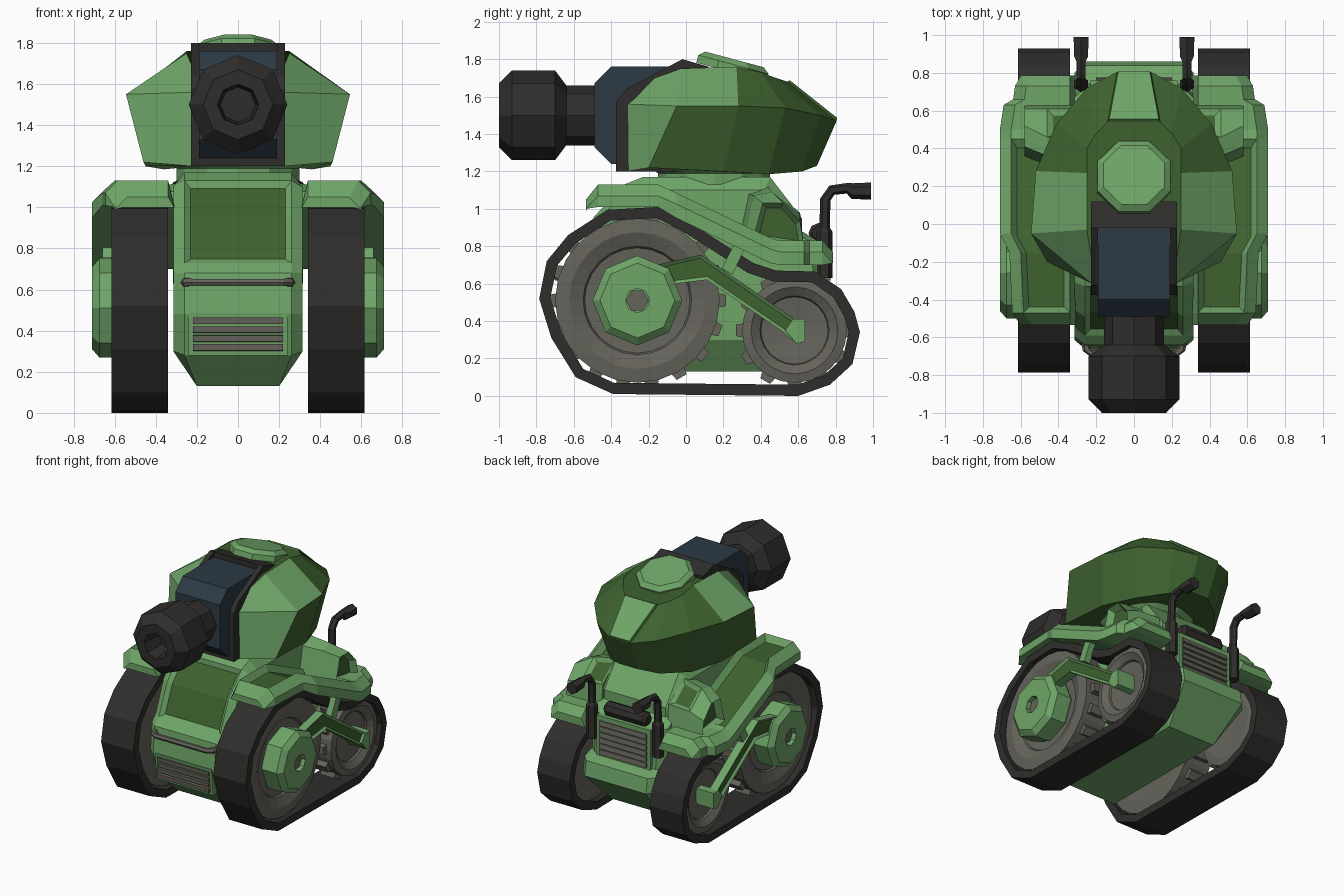
import bpy, bmesh, math
from mathutils import Vector

if "Cube" in bpy.data.objects:
    bpy.data.objects.remove(bpy.data.objects["Cube"])


def material(name, rgb):
    m = bpy.data.materials.new(name)
    m.diffuse_color = (*rgb, 1)
    m.use_nodes = True
    m.node_tree.nodes["Principled BSDF"].inputs["Base Color"].default_value = m.diffuse_color
    return m


LIGHT = material("light_green", (0.16, 0.38, 0.14))
DARK = material("dark_green", (0.047, 0.12, 0.028))
BLACK = material("rubber_black", (0.028, 0.027, 0.025))
BLUE = material("blue_steel", (0.025, 0.042, 0.058))
GREY = material("warm_grey", (0.13, 0.125, 0.105))


def loft(name, rings, mat, mirror=False, wrap=False, second=None):
    """Skin equal rings of points; cap the ends, or wrap back to the first ring."""
    n, k = len(rings[0]), len(rings)
    bm = bmesh.new()
    vs = [[bm.verts.new(p) for p in r] for r in rings]
    for i in range(k if wrap else k - 1):
        a, b = vs[i], vs[(i + 1) % k]
        for j in range(n):
            bm.faces.new((a[j], a[(j + 1) % n], b[(j + 1) % n], b[j]))
    if not wrap:
        bm.faces.new(vs[0])
        bm.faces.new(vs[-1])
    bmesh.ops.recalc_face_normals(bm, faces=bm.faces)
    me = bpy.data.meshes.new(name)
    bm.to_mesh(me)
    bm.free()
    ob = bpy.data.objects.new(name, me)
    bpy.context.collection.objects.link(ob)
    me.materials.append(mat)
    if second:
        me.materials.append(second)
    if mirror:
        ob.modifiers.new("mirror", 'MIRROR')
    return ob


def prism(name, prof, x0, x1, mat, mirror=False):
    return loft(name, [[(x, y, z) for y, z in prof] for x in (x0, x1)], mat, mirror)


def box(name, x, y, z, mat, mirror=False):
    return prism(name, [(y[0], z[0]), (y[1], z[0]), (y[1], z[1]), (y[0], z[1])], *x, mat, mirror)


def lathe(name, prof, axis, centre, n, mat, mirror=False, start=0):
    """Turn (radius, distance) pairs about the x, y or z axis."""
    rings = []
    for r, d in prof:
        ring = []
        for i in range(n):
            a = start + 2 * math.pi * i / n
            p = [centre[0] + r * math.cos(a), centre[1] + r * math.sin(a)]
            p.insert("xyz".index(axis), d)
            ring.append(p)
        rings.append(ring)
    return loft(name, rings, mat, mirror)


def tube(name, pts, radii, n, mat, mirror=False):
    rings = []
    P = [Vector(p) for p in pts]
    for i, p in enumerate(P):
        t = (P[min(i + 1, len(P) - 1)] - P[max(i - 1, 0)]).normalized()
        # paths lie in one plane, so use a fixed side vector per path
        side = Vector((1, 0, 0)) if abs(P[0].x - P[-1].x) < .01 else Vector((0, 0, 1))
        up = t.cross(side).normalized()
        rings.append([p + radii[i] * (math.cos(a) * side + math.sin(a) * up)
                      for a in [2 * math.pi * (j + .5) / n for j in range(n)]])
    return loft(name, rings, mat, mirror)


def inset(ob, pick, thick, depth, mat=1):
    """Inset the picked faces as one panel and recolour it."""
    bm = bmesh.new()
    bm.from_mesh(ob.data)
    bm.normal_update()
    fs = [f for f in bm.faces if pick(f.calc_center_median(), f.normal)]
    if fs:
        bmesh.ops.inset_region(bm, faces=fs, thickness=thick, depth=depth, use_even_offset=True)
    for f in fs:
        f.material_index = mat
    bm.to_mesh(ob.data)
    bm.free()


# Hull: side profile, chamfered towards both flanks
hull_prof = [(-.45, .13), (-.60, .28), (-.66, .48), (-.64, .68), (-.59, .73), (-.49, .96), (-.33, 1.13),
             (-.23, 1.17), (.45, 1.17), (.62, .95), (.62, .88), (.72, .82), (.74, .52), (.84, .49),
             (.86, .38), (.62, .13)]
flank = [(y * .93, min(max(z, .30), 1.10)) for y, z in hull_prof]
hull = loft("hull", [[(s * (w if z > .2 else w - (.06 if w < .3 else 0)), y, z) for y, z in pr]
                     for s, w, pr in ((-1, .315, flank), (-1, .26, hull_prof), (1, .26, hull_prof),
                                      (1, .315, flank))], LIGHT, second=DARK)
inset(hull, lambda c, n: abs(c.x) < .1 and .74 < c.z < 1.13 and n.y < -.4, .03, -.025)

# Front grille, bumper bar and rear grille
prism("front_grille_frame", [(-.58, .28), (-.645, .28), (-.665, .485), (-.60, .485)], -.24, .24, LIGHT)
for i in range(4):
    z = .298 + i * .043
    prism(f"front_grille_slat_{i}", [(-.63, z), (-.67, z + .006), (-.672, z + .036), (-.63, z + .04)],
          -.22, .22, GREY)
tube("bumper_bar", [(-.255, -.60, .635), (-.25, -.665, .635), (-.22, -.69, .635), (.22, -.69, .635),
                    (.25, -.665, .635), (.255, -.60, .635)], [.03, .022, .02, .02, .022, .03], 6, GREY)
box("rear_grille_frame", (-.23, .23), (.70, .76), (.50, .82), LIGHT)
for i in range(6):
    z = .53 + i * .044
    prism(f"rear_grille_slat_{i}", [(.74, z), (.775, z), (.768, z + .034), (.74, z + .036)], -.2, .2, GREY)
lathe("rear_roll", [(.035, -.18), (.055, -.16), (.055, .16), (.035, .18)], 'x', (.71, .87), 8, BLACK)

# Exhaust pipes
tube("exhaust", [(.28, .74, .63), (.28, .74, .88), (.28, .741, .90), (.28, .745, 1.05), (.28, .78, 1.10),
                 (.28, .86, 1.11), (.28, .89, 1.095), (.28, .99, 1.095)],
     [.042, .042, .028, .028, .028, .028, .042, .046], 6, BLACK, True)

# Tracks: closed belt around both wheels
outer = [(-.785, .52), (-.745, .72), (-.63, .86), (-.42, .995), (-.15, 1.01), (0, .94), (.36, .71), (.48, .67),
         (.69, .665), (.83, .57), (.90, .45), (.93, .34), (.89, .17), (.77, .06), (.60, 0), (-.39, .01),
         (-.59, .10), (-.72, .31)]
inner = []
for i, p in enumerate(outer):
    a, b, c = (Vector(outer[(i + d) % len(outer)]) for d in (-1, 0, 1))
    t = (c - a).normalized()
    inner.append((b.x + t.y * .06, b.y - t.x * .06))
loft("track", [[(x, *p) for p in pr] for x, pr in
               ((.34, outer), (.615, outer), (.615, inner), (.34, inner))], BLACK, True, wrap=True)

# Wheels: two dished discs with teeth between them
for label, y, z, r, teeth in (("front", -.26, .51, .44, 18), ("rear", .58, .35, .28, 12)):
    lathe(f"{label}_wheel", [(r * .3, .37), (r * .8, .36), (r, .37), (r, .58), (r * .83, .59),
                             (r * .66, .56), (r * .64, .545), (r * .2, .53)], 'x', (y, z), 24, GREY, True)
    for i in range(teeth):
        a = 2 * math.pi * i / teeth
        rad, tan = Vector((math.cos(a), math.sin(a))), Vector((-math.sin(a), math.cos(a)))
        c = Vector((y, z))
        prism(f"{label}_wheel_tooth_{i}", [c + rad * q + tan * s for q, s in
                                           ((r - .04, -.045), (r + .033, -.03), (r + .033, .03), (r - .04, .045))],
              .42, .54, GREY, True)

# Hub, swing arm and strut outside the wheels
lathe("hub", [(.2, .50), (.24, .56), (.24, .675), (.20, .71), (.065, .71), (.065, .67)], 'x',
      (-.26, .51), 8, LIGHT, True)
lathe("hub_bolt", [(.062, .60), (.062, .68)], 'x', (-.26, .51), 6, GREY, True)
arm = prism("swing_arm", [(-.16, .70), (.08, .755), (.19, .68), (.58, .41), (.635, .41), (.635, .29), (.59, .28),
                          (.52, .34), (.11, .62), (-.05, .60), (-.16, .56)], .61, .675, LIGHT, True)
arm.data.materials.append(DARK)
inset(arm, lambda c, n: n.x > .9, .018, -.015)
prism("rear_hub", [(.53, .35), (.57, .41), (.635, .41), (.635, .29), (.59, .28)], .50, .68, LIGHT, True)
prism("arm_strut", [(.19, .68), (.26, .82), (.32, .80), (.25, .65)], .61, .66, LIGHT, True)

# Fenders: bent channel, flared along the slope, with sunken top panels
fender = loft("fender", [[(.31, y, lo), (.34, y, hi), (w - .06, y, hi), (w, y, hi - .06), (w, y, lo)]
                         for y, hi, lo, w in ((-.535, 1.05, 1.00, .60), (-.47, 1.13, 1.01, .645),
                                              (-.15, 1.13, 1.01, .66), (-.05, 1.085, .95, .71),
                                              (.45, .845, .71, .71), (.50, .83, .70, .71),
                                              (.63, .83, .70, .69), (.66, .83, .70, .64), (.73, .83, .70, .63),
                                              (.785, .77, .71, .60))], LIGHT, True, second=DARK)
inset(fender, lambda c, n: n.z > .8 and -.47 < c.y < .45, .03, -.05)

# Side intake boxes standing on the fenders
box_in = [(.28, .84), (.33, 1.08), (.44, 1.12), (.61, .98), (.63, .80)]
box_mid = [(.31, .84), (.36, 1.07), (.46, 1.09), (.61, .97), (.63, .80)]
box_out = [(.36, .84), (.41, 1.03), (.52, 1.03), (.61, .93), (.63, .80)]
intake = loft("side_intake", [[(x, *p) for p in pr] for x, pr in
                              ((.28, box_in), (.46, box_mid), (.58, box_out))], LIGHT, True, second=DARK)
inset(intake, lambda c, n: c.x > .57, .025, -.05)
inset(intake, lambda c, n: n.z > .6 and n.y > .3 and c.x < .46, .03, -.02)

# Turret: three stacked outlines, half given and mirrored
lathe("turret_ring", [(.30, 1.13), (.30, 1.19), (.34, 1.22)], 'z', (0, .15), 12, LIGHT)
low = [(.22, -.315, 1.20), (.46, -.20, 1.22), (.45, .20, 1.20), (.36, .44, 1.185), (.21, .62, 1.20), (.08, .70, 1.23)]
mid = [(.225, -.315, 1.56), (.545, -.05, 1.55), (.52, .28, 1.55), (.41, .53, 1.54), (.25, .72, 1.50), (.09, .805, 1.47)]
top = [(.225, -.19, 1.69), (.25, -.03, 1.75), (.25, .27, 1.76), (.25, .40, 1.73), (.20, .48, 1.70), (.14, .54, 1.68)]
turret = loft("turret", [h + [(-x, y, z) for x, y, z in reversed(h)] for h in (low, mid, top)], DARK, second=LIGHT)
for f in turret.data.polygons:
    c = f.center
    if len(f.vertices) == 4 and (c.y < -.1 or (c.y < .2 and c.z > 1.5)):
        f.material_index = 1
inset(turret, lambda c, n: abs(c.x) < .02 and c.y > .5 and c.z > 1.5, .008, .015)

# Hatch: tilted octagonal plate
hatch = lathe("hatch", [(.21, -.03), (.21, .012), (.175, .04)], 'z', (0, 0), 8, LIGHT, start=math.pi / 8)
hatch.location = (0, .25, 1.76)
hatch.rotation_euler = (math.radians(-15), 0, 0)

# Gun: frame cheeks, back block, mantlet, barrel and muzzle
frame = [(-.375, 1.20), (-.375, 1.57), (-.32, 1.64), (-.02, 1.80), (.12, 1.76), (.12, 1.20)]
prism("gun_frame", frame, .19, .228, BLACK, True)
prism("gun_frame_back", [(-.02, 1.20), (-.02, 1.80), (.12, 1.76), (.12, 1.20)], -.2, .2, BLACK)
box("gun_frame_sill", (-.2, .2), (-.375, 0), (1.20, 1.24), BLACK)
prism("mantlet", [(-.49, 1.67), (-.40, 1.76), (-.02, 1.76), (-.02, 1.24), (-.40, 1.24), (-.49, 1.33)],
      -.19, .19, BLUE)
lathe("barrel", [(.16, -.45), (.16, -.70)], 'y', (0, 1.5), 8, BLACK)
lathe("muzzle", [(.16, -.64), (.24, -.70), (.24, -.93), (.17, -1.0), (.10, -1.0), (.085, -.84)], 'y',
      (0, 1.5), 8, BLACK)
